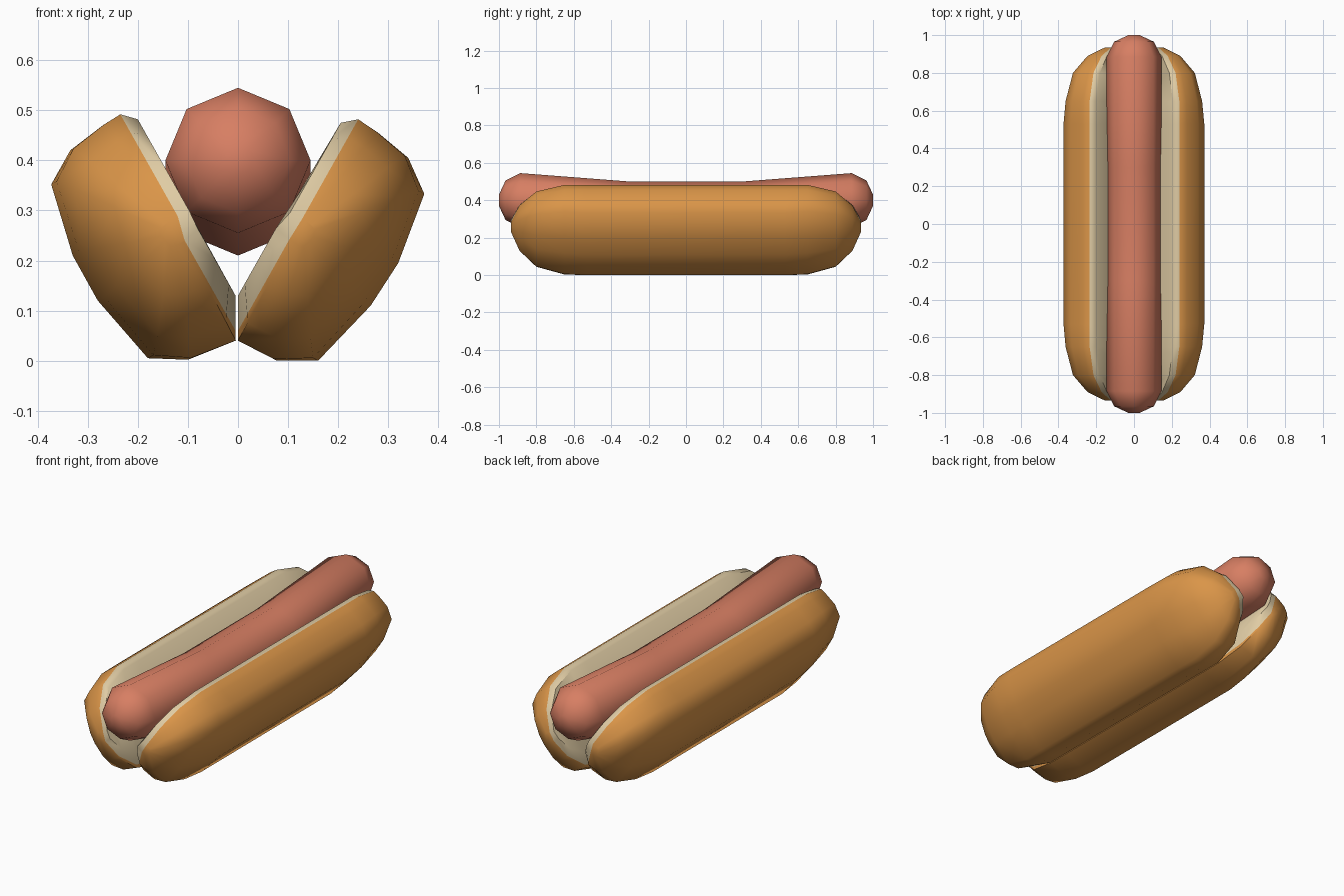
import bpy, bmesh, math
from mathutils import Vector

if "Cube" in bpy.data.objects:
    bpy.data.objects.remove(bpy.data.objects["Cube"])


def material(name, rgb):
    m = bpy.data.materials.new(name)
    m.diffuse_color = (*rgb, 1)
    m.use_nodes = True
    m.node_tree.nodes["Principled BSDF"].inputs["Base Color"].default_value = m.diffuse_color
    return m


crust = material("golden_crust", (0.70, 0.30, 0.065))
crumb = material("cream_crumb", (0.74, 0.60, 0.37))
meat = material("sausage_pink", (0.68, 0.21, 0.125))


def finish(name, bm, mats, angle):
    bmesh.ops.recalc_face_normals(bm, faces=bm.faces)
    me = bpy.data.meshes.new(name)
    bm.to_mesh(me)
    bm.free()
    for m in mats:
        me.materials.append(m)
    ob = bpy.data.objects.new(name, me)
    bpy.context.collection.objects.link(ob)
    bpy.ops.object.select_all(action='DESELECT')
    ob.select_set(True)
    bpy.context.view_layer.objects.active = ob
    bpy.ops.object.shade_smooth_by_angle(angle=math.radians(angle))
    return ob


def mirrored(stations):
    """Continue stations given for +y to the -y end."""
    return [(-s[0], *s[1:]) for s in reversed(stations)] + stations


# Sausage: eight-sided tube sagging in the middle, with rounded ends
bm = bmesh.new()
rings = []
for y, z, r in mirrored([(0.30, 0.355, 0.145), (0.885, 0.40, 0.145),
                         (0.965, 0.40, 0.105), (1.0, 0.40, 0.03)]):
    rings.append([bm.verts.new((r * math.sin(i * math.pi / 4), y,
                                z + r * math.cos(i * math.pi / 4))) for i in range(8)])
for a, b in zip(rings, rings[1:]):
    for i in range(8):
        j = (i + 1) % 8
        bm.faces.new((a[i], a[j], b[j], b[i]))
bm.faces.new(rings[0])
bm.faces.new(rings[-1])
finish("sausage", bm, [meat], 80)

# Bun halves: D-shaped sections (x, z), from the top inner edge round the crust
# to the bottom inner edge; the first and last two points bound the cream rim
right = [(.205, .475), (.24, .482), (.28, .455), (.34, .405), (.372, .333),
         (.32, .195), (.265, .11), (.16, .0), (.078, .0), (.0, .04),
         (.0, .06), (.0, .13)]
left = [(-.2, .482), (-.235, .492), (-.27, .47), (-.335, .42), (-.373, .352),
        (-.33, .21), (-.28, .12), (-.18, .005), (-.10, .002), (-.005, .04),
        (-.005, .06), (-.005, .13)]
# stations along y: scale along the cut face, scale of the crust depth
stations = mirrored([(.53, 1, 1), (.65, 1, .93), (.80, .84, .78),
                     (.89, .5, .5), (.935, .10, .16)])


def bun_half(name, section, side):
    bm = bmesh.new()
    centre = Vector((side * .11, .265))
    along = Vector((side * .49, .87)).normalized()
    out = Vector((side * along.y, -abs(along.x)))
    count = len(section)
    rim = (0, 1, count - 2, count - 1)
    rings = []
    for y, st, sn in stations:
        ring = []
        for i, p in enumerate(section):
            d = Vector(p) - centre
            t, n = d.dot(along) * st, d.dot(out)
            if i not in rim:
                n = .01 + (n - .01) * sn
            q = centre + along * t + out * n
            ring.append(bm.verts.new((q.x, y, q.y)))
        rings.append(ring)
    for a, b in zip(rings, rings[1:]):
        for i in range(count):
            j = (i + 1) % count
            f = bm.faces.new((a[i], a[j], b[j], b[i]))
            f.material_index = 1 if i in rim and j in rim else 0
    # end caps: cream strip and crust tip
    for r in (rings[0], rings[-1]):
        bm.faces.new([r[i] for i in rim]).material_index = 1
        bm.faces.new(r[1:count - 1])
    finish(name, bm, [crust, crumb], 50)


bun_half("bun_right_half", right, 1)
bun_half("bun_left_half", left, -1)
